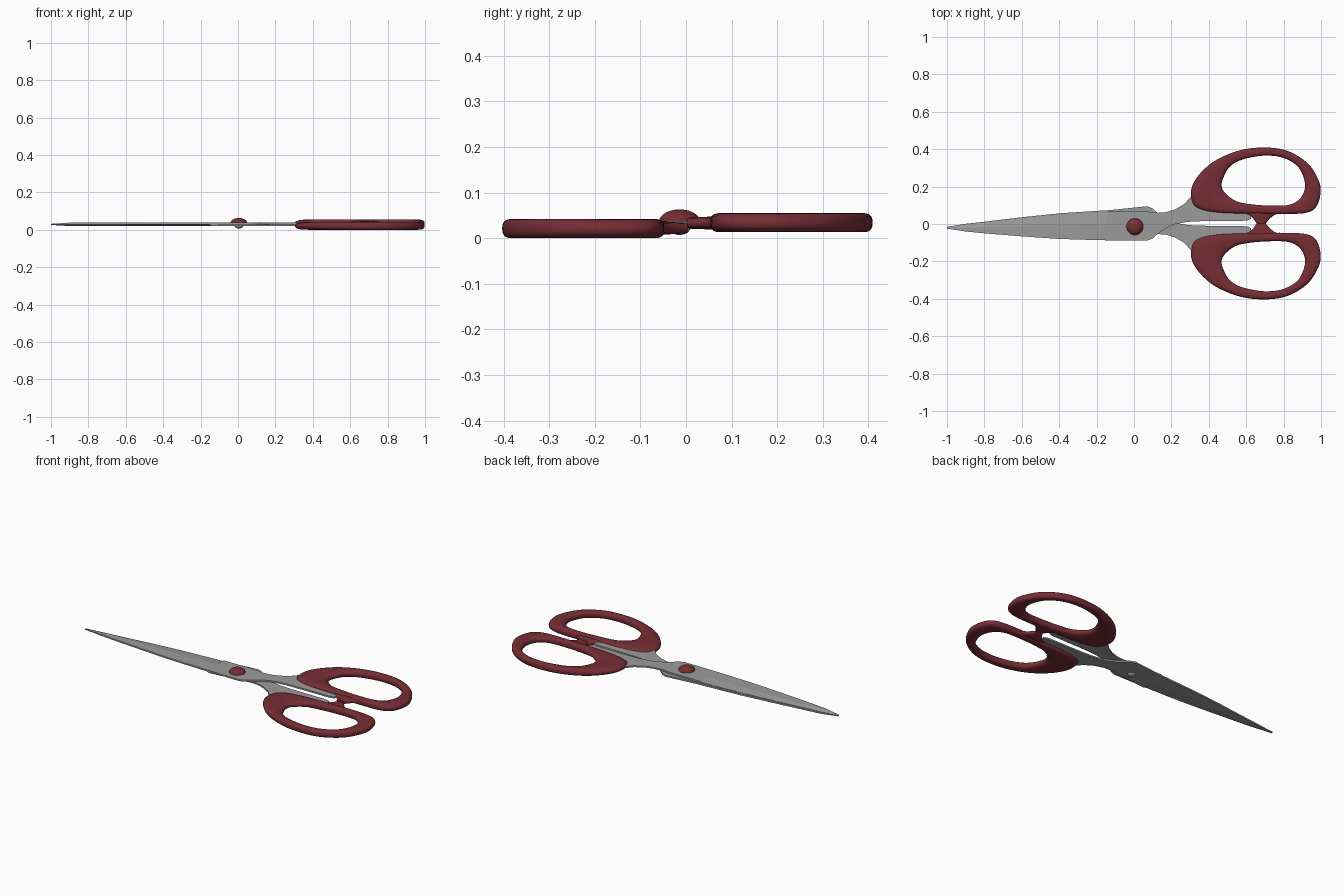
import bpy, bmesh, math
from mathutils import Vector

if "Cube" in bpy.data.objects:
    bpy.data.objects.remove(bpy.data.objects["Cube"])


def material(name, rgb):
    m = bpy.data.materials.new(name)
    m.diffuse_color = (*rgb, 1)
    m.use_nodes = True
    m.node_tree.nodes["Principled BSDF"].inputs["Base Color"].default_value = m.diffuse_color
    return m


RED = material("dark red plastic", (0.18, 0.027, 0.035))
STEEL = material("grey steel", (0.33, 0.33, 0.33))
AXIS = 0.003  # the two halves mirror about this y


def finish(name, bm, mat, angle=40):
    bmesh.ops.recalc_face_normals(bm, faces=bm.faces)
    me = bpy.data.meshes.new(name)
    bm.to_mesh(me)
    bm.free()
    me.materials.append(mat)
    ob = bpy.data.objects.new(name, me)
    bpy.context.collection.objects.link(ob)
    bpy.ops.object.select_all(action='DESELECT')
    ob.select_set(True)
    bpy.context.view_layer.objects.active = ob
    bpy.ops.object.shade_smooth_by_angle(angle=math.radians(angle))
    return ob


def loft(bm, rings, closed):
    """Skin rings of points; cap the ends when the loft is open."""
    vs = [[bm.verts.new(p) for p in r] for r in rings]
    n, k = len(vs), len(vs[0])
    for i in range(n if closed else n - 1):
        a, b = vs[i], vs[(i + 1) % n]
        for j in range(k):
            bm.faces.new((a[j], a[(j + 1) % k], b[(j + 1) % k], b[j]))
    if not closed:
        bm.faces.new(vs[0])
        bm.faces.new(vs[-1])


def smooth_loop(pts, steps=6):
    """Closed Catmull-Rom curve through the points."""
    p = [Vector(q) for q in pts]
    out = []
    for i in range(len(p)):
        a, b, c, d = (p[(i + o) % len(p)] for o in (-1, 0, 1, 2))
        for s in range(steps):
            t = s / steps
            out.append(0.5 * (2 * b + (c - a) * t + (2 * a - 5 * b + 4 * c - d) * t * t
                              + (3 * b - a - 3 * c + d) * t ** 3))
    return out


def spow(v, e):
    return math.copysign(abs(v) ** e, v)


# Finger loops: matching points on the outer rim and on the hole
OUTER = [(.305, .14), (.315, .21), (.37, .285), (.45, .345), (.57, .392), (.70, .406),
         (.82, .388), (.925, .325), (.983, .24), (.998, .17), (.975, .09), (.92, .057),
         (.80, .050), (.66, .052), (.45, .058), (.335, .085)]
HOLE = [(.468, .205), (.478, .245), (.505, .295), (.55, .33), (.62, .352), (.71, .363),
        (.80, .35), (.875, .305), (.91, .235), (.912, .18), (.885, .13), (.83, .1),
        (.74, .095), (.63, .102), (.545, .12), (.485, .165)]


def handle(name, side, zc):
    bm = bmesh.new()
    rings = []
    for o, h in zip(smooth_loop(OUTER), smooth_loop(HOLE)):
        mid, half = (o + h) / 2, (o - h) / 2
        ring = []
        for j in range(20):
            a = math.tau * j / 20
            q = mid + half * spow(math.cos(a), 0.75)
            ring.append((q.x, AXIS + side * q.y, zc + 0.021 * spow(math.sin(a), 0.75)))
        rings.append(ring)
    loft(bm, rings, True)
    return finish(name, bm, RED, 60)


# Stop pads where the loops touch: y, x range and half height
PAD = [(.0, .655, .705, .010), (.008, .65, .71, .012), (.03, .635, .73, .013),
       (.045, .615, .75, .014), (.06, .58, .79, .014), (.075, .58, .79, .010)]


def pad(name, side, zc):
    bm = bmesh.new()
    rings = []
    for y, x0, x1, h in PAD:
        ring = []
        for j in range(16):
            a = math.tau * j / 16
            ring.append(((x0 + x1) / 2 + (x1 - x0) / 2 * spow(math.cos(a), 0.7),
                         AXIS + side * y, zc + h * spow(math.sin(a), 0.7)))
        rings.append(ring)
    loft(bm, rings, False)
    return finish(name, bm, RED, 50)


# Blade stations: x, spine y, cutting edge y
UPPER = [(-1, -.025, -.015), (-.9, -.040, -.003), (-.8, -.050, .008), (-.6, -.066, .029),
         (-.4, -.080, .047), (-.2, -.086, .059), (-.15, -.087, .061), (-.14, -.087, .066)]
LOWER = [(-1, -.015, -.025), (-.9, .001, -.034), (-.8, .012, -.043), (-.6, .036, -.058),
         (-.4, .057, -.071), (-.2, .070, -.078), (-.15, .073, -.079), (-.14, .073, -.082)]
# Tang stations shared by both halves
TANG = [(.07, -.092, .064), (.10, -.080, .058), (.13, -.053, .057), (.17, -.026, .060),
        (.22, -.004, .075), (.27, .006, .105), (.31, .010, .150), (.36, .012, .150),
        (.42, .013, .090), (.58, .014, .065), (.61, .017, .060), (.625, .025, .050)]


def blade(name, blade_pts, side, out):
    """Flat on the shear plane, hollow bevel towards the edge on the outside."""
    bm = bmesh.new()
    rings = []
    stations = blade_pts + [(x, AXIS + side * a, AXIS + side * b) for x, a, b in TANG]
    for x, s, e in stations:
        thick = 0.003 if x <= -0.95 else 0.009
        edge = 0.002 if x <= -0.15 else thick
        z0 = 0.029
        ridge = e + (s - e) * 0.42
        rings.append([(x, s, z0), (x, s, z0 + out * thick), (x, ridge, z0 + out * thick),
                      (x, e, z0 + out * edge), (x, e, z0)])
    loft(bm, rings, False)
    return finish(name, bm, STEEL, 2)


for label, side, zc, pts, out in (("upper", 1, .034, UPPER, 1), ("lower", -1, .021, LOWER, -1)):
    handle(label + "_handle", side, zc)
    pad(label + "_stop_pad", side, zc - side * 0.001)
    blade(label + "_blade", pts, side, out)


# Pivot screw: domed red cap above, small steel rivet below
def dome(name, radius, height, z, out, mat):
    bm = bmesh.new()
    rings = []
    for i in range(8):
        a = math.pi / 2 * i / 7.2
        rings.append([(.005 + radius * math.cos(a) * math.cos(math.tau * j / 32),
                       -.014 + radius * math.cos(a) * math.sin(math.tau * j / 32),
                       z + out * height * math.sin(a)) for j in range(32)])
    loft(bm, rings, False)
    return finish(name, bm, mat, 50)


dome("pivot_cap", .045, .027, .036, 1, RED)
dome("pivot_rivet", .023, .014, .021, -1, STEEL)
